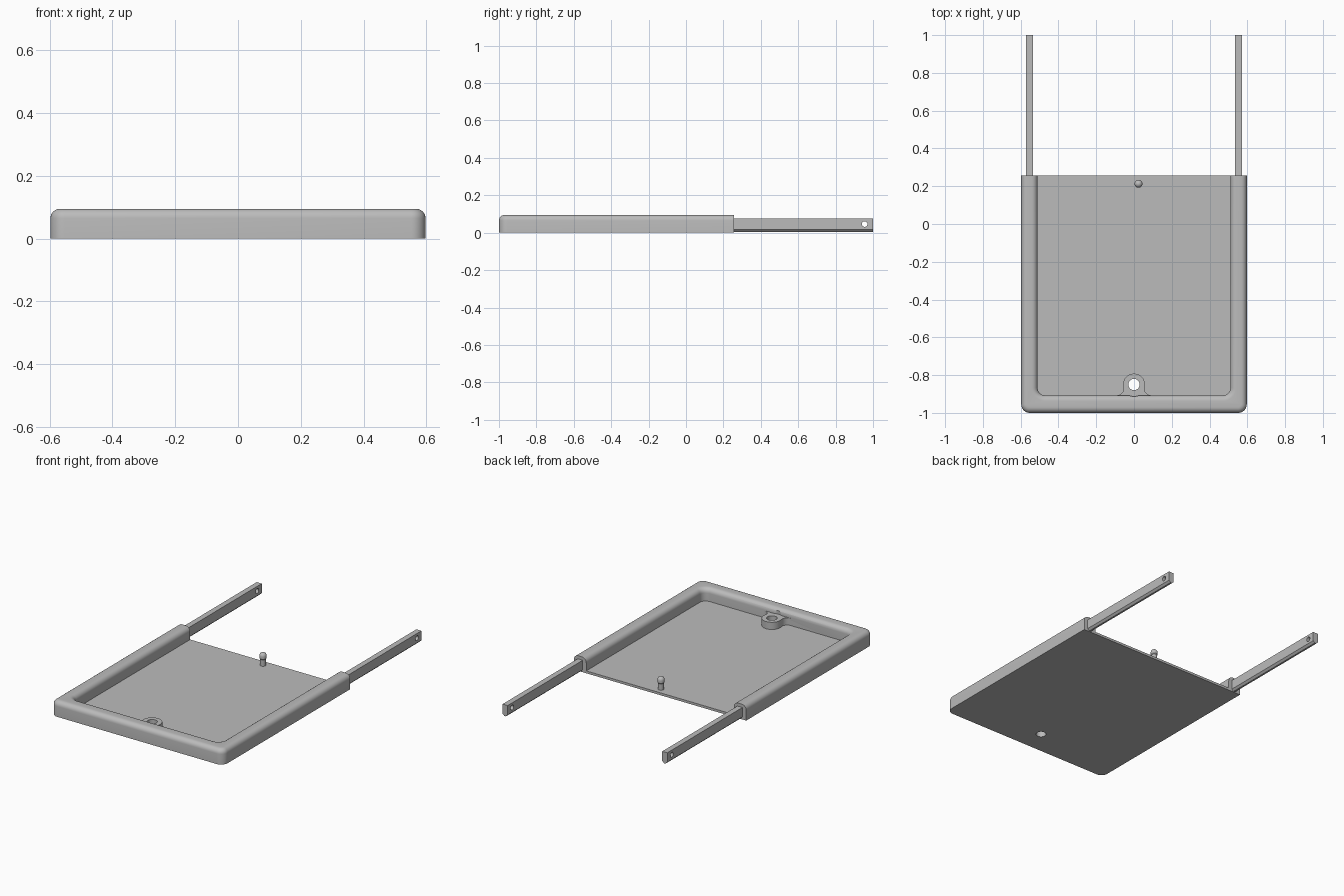
import bpy, bmesh
from math import sin, cos, radians, pi

cube = bpy.data.objects.get("Cube")
if cube:
    bpy.data.objects.remove(cube, do_unlink=True)

grey = bpy.data.materials.new("plain grey")
grey.use_nodes = True
GREY = (0.5, 0.5, 0.5, 1)
grey.diffuse_color = GREY
grey.node_tree.nodes["Principled BSDF"].inputs["Base Color"].default_value = GREY

HALF, FRONT, REAR, TOP = 0.597, -1.0, 0.257, 0.095
INNER, INNER_FRONT, FLOOR = 0.511, -0.907, 0.015
BOLT_Y, BOSS_R, BOSS_TOP = -0.85, 0.058, 0.06


def arc(cx, cy, r, a0, a1, n=8):
    return [(cx + r * cos(radians(a0 + (a1 - a0) * i / n)),
             cy + r * sin(radians(a0 + (a1 - a0) * i / n))) for i in range(n + 1)]


def u_path(half, front, r):
    """Open path from rear left round the front to rear right."""
    return ([(-half, REAR)] + arc(-half + r, front + r, r, 180, 270)
            + arc(half - r, front + r, r, 270, 360) + [(half, REAR)])


def finish(name, bm):
    bmesh.ops.recalc_face_normals(bm, faces=bm.faces)
    mesh = bpy.data.meshes.new(name)
    bm.to_mesh(mesh)
    bm.free()
    mesh.materials.append(grey)
    ob = bpy.data.objects.new(name, mesh)
    bpy.context.collection.objects.link(ob)
    return ob


def prism(points, z0, z1):
    bm = bmesh.new()
    face = bm.faces.new([bm.verts.new((x, y, z0)) for x, y in points])
    ext = bmesh.ops.extrude_face_region(bm, geom=[face])
    for v in ext["geom"]:
        if isinstance(v, bmesh.types.BMVert):
            v.co.z = z1
    return bm


def activate(ob):
    bpy.ops.object.select_all(action="DESELECT")
    ob.select_set(True)
    bpy.context.view_layer.objects.active = ob


def cut(ob, cutter):
    cutter.hide_render = True
    mod = ob.modifiers.new("cut", "BOOLEAN")
    mod.operation, mod.solver, mod.object = "DIFFERENCE", "EXACT", cutter
    activate(ob)
    bpy.ops.object.modifier_apply(modifier=mod.name)
    bpy.data.objects.remove(cutter, do_unlink=True)


def round_cutter(r, z0, z1, y=BOLT_Y):
    return finish("cutter", prism(arc(0, y, r, 0, 348.75, 31), z0, z1))


# Raised U-shaped rim with softened top edges
bm = prism(u_path(HALF, FRONT, 0.045) + u_path(INNER, INNER_FRONT, 0.04)[::-1], 0, TOP)
top_edges = [e for e in bm.edges
             if all(v.co.z > TOP - 0.001 for v in e.verts)
             and not all(v.co.y > REAR - 0.001 for v in e.verts)]
bmesh.ops.bevel(bm, geom=top_edges, offset=0.03, offset_type="OFFSET", segments=6,
                profile=0.5, affect="EDGES", clamp_overlap=False)
rim = finish("rim", bm)
cut(rim, round_cutter(0.063, BOSS_TOP, 0.2))

# Floor plate
plate = finish("floor_plate", prism(u_path(INNER, INNER_FRONT, 0.04), 0, FLOOR))
cut(plate, round_cutter(0.03, -0.1, 0.2))

# Bolt boss blended into the front wall with fillets
f, fx, fy, t = 0.035, 0.0904, -0.872, 13.7
outline = (arc(fx, fy, f, -90, -180 - t) + arc(0, BOLT_Y, BOSS_R, -t, 180 + t, 28)[1:-1]
           + arc(-fx, fy, f, t, -90) + [(-fx, -0.92), (fx, -0.92)])
boss = finish("bolt_boss", prism(outline, 0.005, BOSS_TOP))
cut(boss, round_cutter(0.03, -0.1, 0.2))

# Locating pin with a slightly wider domed head
bm = bmesh.new()
profile = [(0, FLOOR - 0.005), (0.017, FLOOR - 0.005), (0.017, 0.055), (0.021, 0.06)]
profile += arc(0, 0.074, 0.021, 0, 90, 6)
verts = [bm.verts.new((r, 0, z)) for r, z in profile]
edges = [bm.edges.new(p) for p in zip(verts, verts[1:])]
bmesh.ops.spin(bm, geom=verts + edges, cent=(0, 0, 0), axis=(0, 0, 1),
               angle=2 * pi, steps=24, use_duplicate=False)
bmesh.ops.remove_doubles(bm, verts=bm.verts, dist=0.0002)
pin = finish("locating_pin", bm)
pin.location = (0.024, 0.213, 0)

# Rear rails with chamfered undersides and a cross hole near the tip
parts = [rim, plate, boss, pin]
W, LOW, HIGH, C = 0.0175, 0.004, 0.075, 0.012
section = [(-W, HIGH), (-W, LOW + C), (-W + C, LOW), (W - C, LOW), (W, LOW + C), (W, HIGH)]
for side, name in ((1, "left_rail"), (-1, "right_rail")):
    bm = prism(section, 0.15, 1.0)
    for v in bm.verts:
        x, z, y = v.co
        v.co = (x + side * 0.553, y, z)
    rail = finish(name, bm)
    bm = prism(arc(0.955, 0.046, 0.015, 0, 345, 23), -1, 1)
    for v in bm.verts:
        y, z, x = v.co
        v.co = (x, y, z)
    cut(rail, finish("cutter", bm))
    parts.append(rail)

# Smooth curved surfaces while keeping hard edges
for ob in parts:
    activate(ob)
    bpy.ops.object.shade_smooth_by_angle(angle=radians(32))
